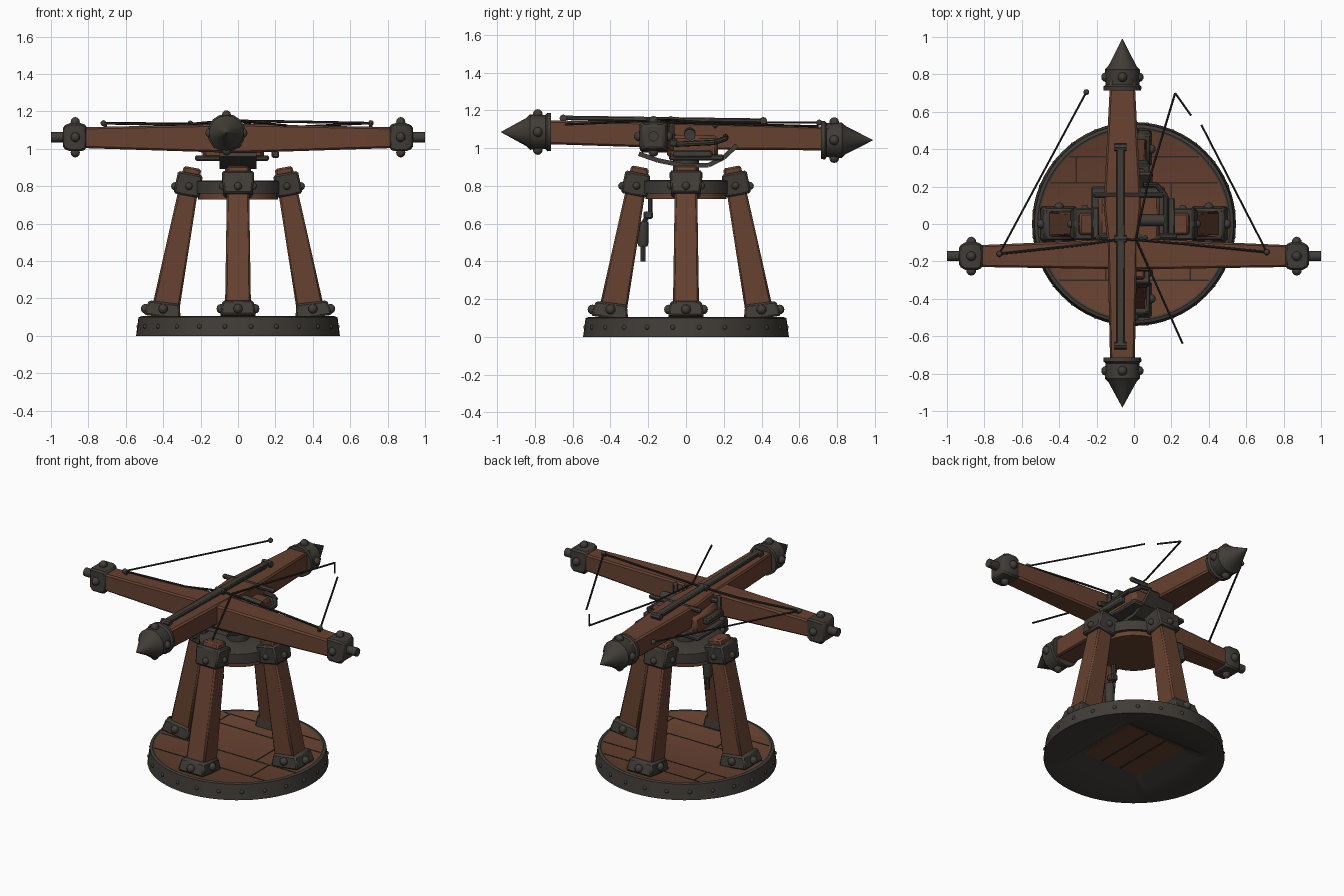
import bpy, bmesh, math
from mathutils import Vector, Matrix

if "Cube" in bpy.data.objects:
    bpy.data.objects.remove(bpy.data.objects["Cube"])

def material(name, col):
    m = bpy.data.materials.new(name)
    m.diffuse_color = (*col, 1)
    m.use_nodes = True
    m.node_tree.nodes["Principled BSDF"].inputs["Base Color"].default_value = m.diffuse_color
    return m

WOOD = material("brown wood", (0.135, 0.054, 0.03))
METAL = material("dark iron", (0.052, 0.046, 0.038))
DARK = material("blackened cord", (0.025, 0.023, 0.02))

def finish(name, bm, mats, bevel=0, angle=35):
    bmesh.ops.recalc_face_normals(bm, faces=bm.faces)
    me = bpy.data.meshes.new(name)
    bm.to_mesh(me)
    bm.free()
    for m in mats:
        me.materials.append(m)
    for p in me.polygons:
        p.use_smooth = True
    me.set_sharp_from_angle(angle=math.radians(angle))
    ob = bpy.data.objects.new(name, me)
    bpy.context.collection.objects.link(ob)
    if bevel:
        b = ob.modifiers.new("bevel", 'BEVEL')
        b.width, b.segments = bevel, 1
    return ob

def bar(name, pts, sizes, mat, up=(0, 0, 1), bevel=0.01):
    """Rectangular beam through points; sizes are (width, height) at each."""
    pts = [Vector(p) for p in pts]
    d = (pts[-1] - pts[0]).normalized()
    side = d.cross(Vector(up)).normalized()
    top = side.cross(d)
    bm = bmesh.new()
    rings = []
    for p, (w, h) in zip(pts, sizes):
        rings.append([bm.verts.new(p + side * sx * w / 2 + top * sz * h / 2)
                      for sx, sz in ((-1, -1), (1, -1), (1, 1), (-1, 1))])
    for r, s in zip(rings, rings[1:]):
        for i in range(4):
            bm.faces.new((r[i], r[(i + 1) % 4], s[(i + 1) % 4], s[i]))
    bm.faces.new(rings[0])
    bm.faces.new(rings[-1])
    return finish(name, bm, [mat], bevel)

def box(name, lo, hi, mat, bevel=0.008):
    c = [(a + b) / 2 for a, b in zip(lo, hi)]
    s = (hi[0] - lo[0], hi[2] - lo[2])
    return bar(name, [(c[0], lo[1], c[2]), (c[0], hi[1], c[2])], [s, s], mat, bevel=bevel)

def lathe(name, origin, axis, prof, mat, n=16):
    """Revolve (distance, radius) pairs about an axis."""
    rot = Vector((0, 0, 1)).rotation_difference(Vector(axis)).to_matrix()
    bm = bmesh.new()
    rings = [[bm.verts.new(Vector(origin) + rot @ Vector((r * math.cos(2 * math.pi * i / n),
              r * math.sin(2 * math.pi * i / n), t))) for i in range(n)] for t, r in prof]
    for r, s in zip(rings, rings[1:]):
        for i in range(n):
            bm.faces.new((r[i], r[(i + 1) % n], s[(i + 1) % n], s[i]))
    bm.faces.new(rings[0])
    bm.faces.new(rings[-1])
    return finish(name, bm, [mat])

def rod(name, pts, r, mat, n=8):
    for i, (a, b) in enumerate(zip(pts, pts[1:])):
        v = Vector(b) - Vector(a)
        lathe(f"{name}_{i}", a, v.normalized(), [(0, r), (v.length, r)], mat, n)

rivet_bm = bmesh.new()
def rivet(p, r=0.022):
    bmesh.ops.create_uvsphere(rivet_bm, u_segments=10, v_segments=6, radius=r,
                              matrix=Matrix.Translation(Vector(p)))

# round base: iron rim, wooden deck, square sloped recess underneath
bm = bmesh.new()
N = 64
rings = []
for z, r, square in ((0.1, 0.505, 0), (0.105, 0.515, 0), (0.1, 0.532, 0), (0, 0.545, 0),
                     (0, 0.3, 1), (0.055, 0.22, 1)):
    ring = []
    for i in range(N):
        a = 2 * math.pi * i / N
        c, s = math.cos(a), math.sin(a)
        q = r / max(abs(c), abs(s)) if square else r
        ring.append(bm.verts.new((q * c, q * s, z)))
    rings.append(ring)
for r, s in zip(rings, rings[1:]):
    for i in range(N):
        bm.faces.new((r[i], r[(i + 1) % N], s[(i + 1) % N], s[i])).material_index = 1
bm.faces.new(rings[0])
bm.faces.new(rings[-1])
finish("round_base", bm, [WOOD, METAL])
for i in range(24):
    a = 2 * math.pi * (i + 0.5) / 24
    rivet((0.535 * math.cos(a), 0.535 * math.sin(a), 0.05), 0.013)

# plank seams on the deck and in the recess
for i, y in enumerate((-0.3, -0.1, 0.22, 0.36)):
    h = math.sqrt(0.5 ** 2 - y * y)
    box(f"deck_seam_{i}", (-h, y - 0.004, 0.098), (h, y + 0.004, 0.102), DARK, 0)
for i, (x, y0, y1) in enumerate(((-0.31, 0.22, 0.36), (0.3, -0.3, -0.1), (-0.15, -0.3, -0.1), (0.2, -0.1, 0.22))):
    box(f"deck_joint_{i}", (x - 0.004, y0, 0.098), (x + 0.004, y1, 0.102), DARK, 0)
box("recess_planks", (-0.215, -0.215, 0.051), (0.215, 0.215, 0.056), WOOD, 0)
for i in (-1, 1):
    box("recess_seam", (i * 0.07 - 0.005, -0.215, 0.048), (i * 0.07 + 0.005, 0.215, 0.053), DARK, 0)

# four splayed legs with iron feet and upper bands
for k, side in enumerate(("right", "back", "left", "front")):
    a = k * math.pi / 2
    d = Vector((round(math.cos(a)), round(math.sin(a)), 0))
    t = Vector((-d.y, d.x, 0))
    Z = Vector((0, 0, 1))
    at = lambda z: d * (0.395 - (z - 0.1) * 0.19) + Z * z
    bar(side + "_leg", [at(0.09), at(0.9)], [(0.14, 0.15), (0.115, 0.095)], WOOD, d)
    bar(side + "_foot", [d * 0.405 + Z * 0.1, d * 0.395 + Z * 0.18],
        [(0.19, 0.2), (0.165, 0.165)], METAL, d)
    bar(side + "_leg_band", [at(0.75) + d * 0.005, at(0.87) + d * 0.005],
        [(0.155, 0.14), (0.175, 0.135)], METAL, d)
    for s in (-1, 1):
        rivet(d * 0.40 + t * s * 0.09 + Z * 0.145, 0.026)
        rivet(at(0.8) + t * s * 0.082, 0.02)
    rivet(d * 0.495 + Z * 0.145, 0.026)
    rivet(at(0.8) + d * 0.075, 0.022)

# round table between the leg tops and pivot
lathe("table_disc", (0, 0, 0), (0, 0, 1), [(0.73, 0.215), (0.81, 0.215)], WOOD, 32)
lathe("table_rim", (0, 0, 0), (0, 0, 1), [(0.76, 0.235), (0.825, 0.235), (0.83, 0.225)], METAL, 32)
lathe("pivot_post", (0, 0, 0), (0, 0, 1), [(0.82, 0.07), (0.95, 0.07)], METAL)

# hanging lever behind the front leg
lathe("lever_grip", (0, -0.228, 0), (0, 0, 1), [(0.48, 0.024), (0.5, 0.03), (0.61, 0.028)], METAL, 12)
rod("lever_rod", [(0, -0.228, 0.4), (0, -0.228, 0.5)], 0.014, METAL)
rod("lever_link", [(0, -0.228, 0.6), (0, -0.19, 0.66), (0, -0.19, 0.75)], 0.012, METAL)
box("lever_catch", (-0.025, -0.225, 0.625), (0.025, -0.175, 0.665), METAL)

# curved cradle strap
path = [(-0.25, 0.97), (-0.15, 0.935), (0, 0.905), (0.12, 0.91), (0.2, 0.95), (0.27, 1.015)]
for i, (a, b) in enumerate(zip(path, path[1:])):
    bar(f"cradle_strap_{i}", [(0, *a), (0, *b)], [(0.2, 0.024)] * 2, METAL, bevel=0)
box("cradle_plate", (-0.23, -0.09, 0.935), (0.165, 0.2, 0.965), METAL)
box("stock_block", (-0.19, -0.1, 0.945), (0.14, 0.17, 1.07), WOOD, 0.02)
for i, (x, y0, y1, z) in enumerate(((-0.205, -0.08, 0.09, 1.02), (0.2, -0.07, 0.14, 0.97))):
    box(f"side_rail_{i}", (x - 0.02, y0, z - 0.02), (x + 0.02, y1, z + 0.02), METAL)
bar("rear_clamp", [(-0.22, 0.155, 1.12), (0.16, 0.155, 1.12)], [(0.03, 0.03)] * 2, METAL)
bar("front_clamp", [(-0.19, -0.065, 1.1), (0.23, -0.065, 1.02)], [(0.035, 0.03)] * 2, METAL)
rod("clamp_hoop", [(0.05, 0.21, 1.06), (0.12, 0.21, 1.05), (0.17, 0.15, 1.03), (0.17, -0.06, 1.02)], 0.014, METAL)
rod("roller", [(0.02, 0.02, 1.08), (0.16, 0.02, 1.07)], 0.03, METAL, 12)
for x in (-0.19, 0.06, 0.13):
    bar("clamp_post", [(x, -0.075, 0.98), (x, -0.075, 1.13)], [(0.03, 0.03)] * 2, METAL, (0, 1, 0))

# long beam with pointed iron ends
X = -0.062
bar("long_beam", [(X, -0.78, 1.085), (X, -0.1, 1.068), (X, 0.1, 1.062), (X, 0.78, 1.05)],
    [(0.13, 0.125), (0.16, 0.135), (0.2, 0.14), (0.13, 0.125)], WOOD)
for nm, s, z, tip in (("front", -1, 1.085, 0.98), ("back", 1, 1.042, 0.99)):
    lathe(nm + "_spike", (X, 0, z), (0, s, 0),
          [(0.715, 0.1), (0.735, 0.102), (0.745, 0.09), (0.825, 0.094), (0.845, 0.075), (tip, 0.001)], METAL)
    for dx, dz in ((1, 0), (-1, 0), (0, 1), (0, -1)):
        rivet((X + dx * 0.088, s * 0.785, z + dz * 0.095), 0.026)

# cross beam with capped ends and pegs
bar("cross_beam", [(-0.86, -0.172, 1.06), (0, -0.16, 1.055), (0.86, -0.172, 1.06)],
    [(0.115, 0.11), (0.165, 0.155), (0.115, 0.11)], WOOD)
for nm, s in (("left", -1), ("right", 1)):
    y, z = -0.172, 1.062
    bar(nm + "_end_cap", [(s * 0.81, y, z), (s * 0.84, y, z), (s * 0.9, y, z), (s * 0.935, y, z)],
        [(0.125, 0.13), (0.15, 0.15), (0.15, 0.15), (0.11, 0.12)], METAL)
    rod(nm + "_peg", [(s * 0.9, y, z), (s * 1.0, y, z)], 0.027, METAL, 12)
    for dy, dz in ((1, 0), (-1, 0), (0, 1), (0, -1)):
        rivet((s * 0.87, y + dy * 0.078, z + dz * 0.082), 0.026)

# slide bar on top
bar("slide_bar", [(X - 0.01, -0.65, 1.16), (X - 0.01, 0.41, 1.145)], [(0.045, 0.024)] * 2, METAL, bevel=0.006)
bar("slide_bar_foot", [(X - 0.01, -0.52, 1.13), (X - 0.01, 0.38, 1.13)], [(0.025, 0.05)] * 2, METAL, bevel=0)
for y, z in ((-0.65, 1.158), (0.41, 1.145), (-0.08, 1.15)):
    rod("slide_knob", [(X - 0.042, y, z), (X + 0.022, y, z)], 0.02, METAL)

# bow cords
rod("left_cord", [(-0.72, -0.16, 1.137), (-0.255, 0.705, 1.135)], 0.006, DARK, 6)
rod("right_cord", [(0.71, -0.15, 1.137), (0.36, 0.53, 1.12)], 0.006, DARK, 6)
rod("loose_cord", [(0.305, 0.58, 1.118), (0.22, 0.7, 1.115), (0.07, 0.2, 1.13),
                   (0.01, -0.08, 1.15), (0.26, -0.64, 1.125)], 0.006, DARK, 6)
rod("beam_cord", [(-0.72, -0.16, 1.137), (-0.3, -0.115, 1.128), (-0.06, -0.08, 1.15),
                  (0.3, -0.11, 1.145), (0.71, -0.15, 1.137)], 0.007, DARK, 6)
for p in ((-0.72, -0.16, 1.137), (-0.255, 0.705, 1.135), (0.71, -0.15, 1.137)):
    rivet(p, 0.016)
for s in (-1, 1):
    rod("cord_hook", [(s * 0.71, -0.16, 1.09), (s * 0.71, -0.16, 1.14)], 0.01, METAL)

finish("rivets", rivet_bm, [METAL], angle=60)
